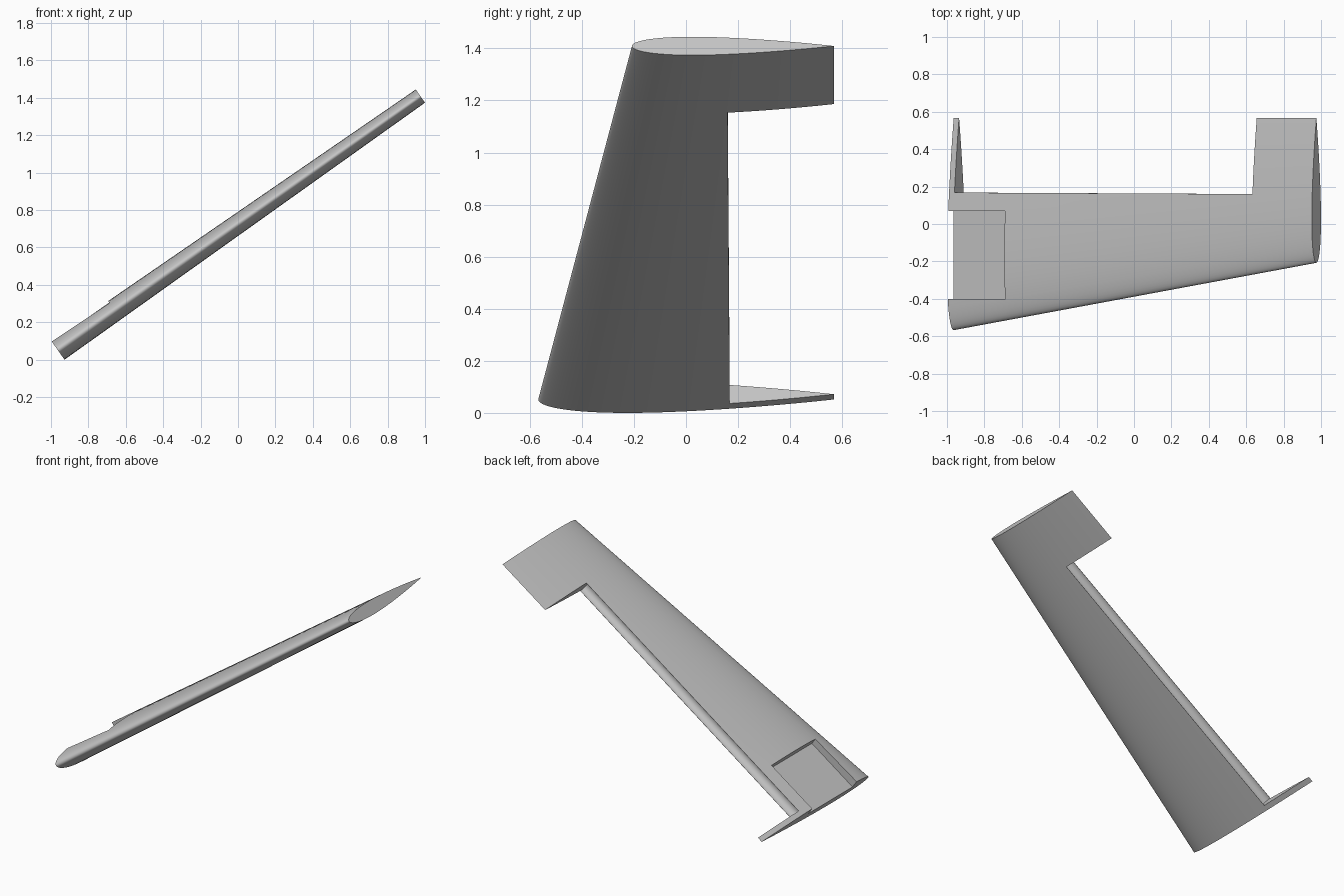
import bpy, bmesh, math
from mathutils import Matrix

cube = bpy.data.objects.get("Cube")
if cube:
    bpy.data.objects.remove(cube, do_unlink=True)

# Main dimensions: span runs along local x, chord along y, thickness along z
SPAN = 2.367
TAIL = 0.5675
ROOT_CHORD, TIP_CHORD = 1.135, 0.775
THICKNESS = 0.111
TILT = math.radians(35)

grey = bpy.data.materials.new("plain grey")
grey.use_nodes = True
grey.diffuse_color = (0.55, 0.55, 0.55, 1)
grey.node_tree.nodes["Principled BSDF"].inputs["Base Color"].default_value = (0.55, 0.55, 0.55, 1)


def half_thickness(t):
    return 5 * THICKNESS * (0.2969 * math.sqrt(t) - 0.126 * t - 0.3516 * t**2
                            + 0.2843 * t**3 - 0.1036 * t**4)


def airfoil(chord, steps=40):
    """Closed symmetric section, sharp at the trailing edge."""
    ts = [(1 - math.cos(math.pi * i / steps)) / 2 for i in range(steps + 1)]
    upper = [(t, half_thickness(t)) for t in reversed(ts)]
    lower = [(t, -half_thickness(t)) for t in ts[1:-1]]
    return [(TAIL - chord + t * chord, h * chord) for t, h in upper + lower]


def bay_section(hinge, radius, steps=16):
    """Open bay behind the hinge line with a rounded nose in front of it."""
    arc = [(hinge - radius * math.sin(math.pi * i / steps),
            radius * math.cos(math.pi * i / steps)) for i in range(steps + 1)]
    return [(0.8, 0.2), (hinge, 0.2)] + arc + [(hinge, -0.2), (0.8, -0.2)]


def loft(name, x_a, section_a, x_b, section_b):
    bm = bmesh.new()
    a = [bm.verts.new((x_a, y, z)) for y, z in section_a]
    b = [bm.verts.new((x_b, y, z)) for y, z in section_b]
    n = len(a)
    for i in range(n):
        j = (i + 1) % n
        bm.faces.new((a[i], a[j], b[j], b[i]))
    bm.faces.new(a)
    bm.faces.new(b)
    bmesh.ops.recalc_face_normals(bm, faces=bm.faces[:])
    mesh = bpy.data.meshes.new(name)
    bm.to_mesh(mesh)
    bm.free()
    mesh.materials.append(grey)
    obj = bpy.data.objects.new(name, mesh)
    bpy.context.collection.objects.link(obj)
    return obj


# Tapered panel
panel = loft("tapered_wing_panel", 0, airfoil(ROOT_CHORD), SPAN, airfoil(TIP_CHORD))

# Rear bay for the control surface, and the pocket in the upper skin at the root
rear_bay = loft("rear_bay_cutter", 0.035, bay_section(0.168, 0.042),
                1.978, bay_section(0.16, 0.039))
box = [(-0.4, 0.003), (0.07, 0.003), (0.07, 0.2), (-0.4, 0.2)]
root_pocket = loft("root_pocket_cutter", -0.1, box, 0.371, box)

bpy.ops.object.select_all(action='DESELECT')
panel.select_set(True)
bpy.context.view_layer.objects.active = panel
for cutter in (rear_bay, root_pocket):
    cutter.hide_render = True
    mod = panel.modifiers.new(cutter.name, 'BOOLEAN')
    mod.operation = 'DIFFERENCE'
    mod.solver = 'EXACT'
    mod.object = cutter
    bpy.ops.object.modifier_apply(modifier=mod.name)
    bpy.data.objects.remove(cutter, do_unlink=True)

bpy.ops.object.shade_smooth_by_angle(angle=math.radians(30))

# Tilt the span upward and rest the root on the ground
root_half = half_thickness(0.3) * ROOT_CHORD
place = Matrix.Translation((-1 + root_half * math.sin(TILT), 0, root_half * math.cos(TILT)))
panel.data.transform(place @ Matrix.Rotation(-TILT, 4, 'Y'))
